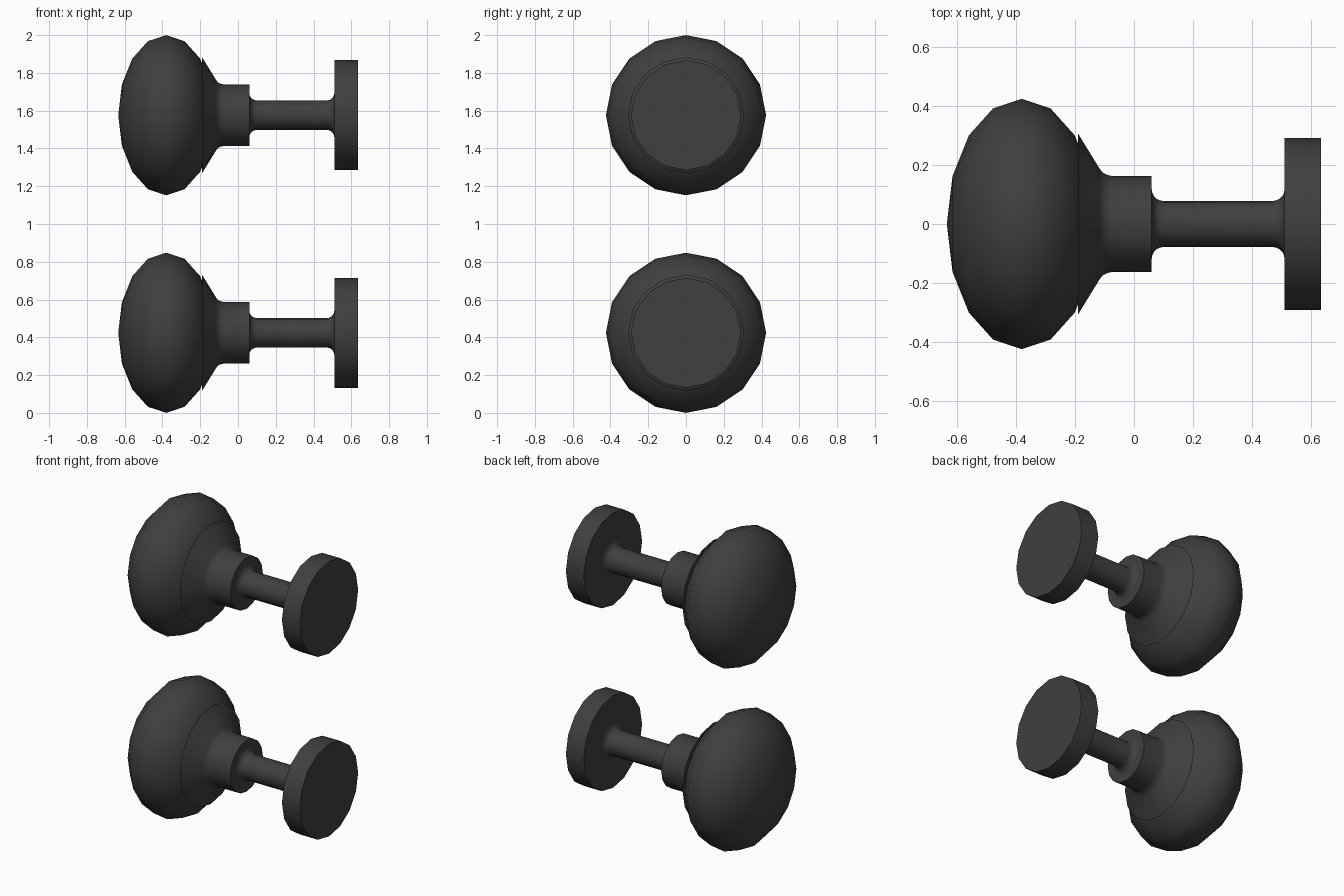
import bpy, bmesh
from math import pi, sin, cos, radians
from mathutils import Vector

if "Cube" in bpy.data.objects:
    bpy.data.objects.remove(bpy.data.objects["Cube"])

SIDES = 16
BALL_R = 0.424

black = bpy.data.materials.new("charcoal black")
black.use_nodes = True
black.diffuse_color = (0.05, 0.05, 0.05, 1)
black.node_tree.nodes["Principled BSDF"].inputs["Base Color"].default_value = (0.05, 0.05, 0.05, 1)


def arc(cx, cr, rx, rr, a0, a1, n=5):
    """Profile points (x, radius) along an elliptical fillet, angles in degrees."""
    angles = [radians(a0 + (a1 - a0) * i / n) for i in range(n + 1)]
    return [(cx + rx * cos(a), cr + rr * sin(a)) for a in angles]


def lathe(name, profile, z, smooth_angle):
    """Spin a profile of (x, radius) points around the x axis."""
    bm = bmesh.new()
    verts = [bm.verts.new((x, 0, r)) for x, r in profile]
    edges = [bm.edges.new(pair) for pair in zip(verts, verts[1:])]
    bmesh.ops.spin(bm, geom=verts + edges, cent=(0, 0, 0), axis=(1, 0, 0),
                   angle=2 * pi, steps=SIDES)
    bmesh.ops.remove_doubles(bm, verts=bm.verts, dist=0.0005)
    bmesh.ops.recalc_face_normals(bm, faces=bm.faces)
    mesh = bpy.data.meshes.new(name)
    bm.to_mesh(mesh)
    bm.free()
    mesh.materials.append(black)
    obj = bpy.data.objects.new(name, mesh)
    obj.location = Vector((0, 0, z))
    bpy.context.collection.objects.link(obj)
    bpy.ops.object.select_all(action="DESELECT")
    obj.select_set(True)
    bpy.context.view_layer.objects.active = obj
    bpy.ops.object.shade_smooth_by_angle(angle=radians(smooth_angle))


# Flattened ball, pole to pole
ball = [(-0.38 - 0.254 * cos(pi * i / 8), BALL_R * sin(pi * i / 8)) for i in range(9)]

# Flared cup behind the ball, blending into a straight collar
collar = [(-0.19, 0), (-0.19, 0.307), (-0.115, 0.185), (-0.105, 0.173),
          (-0.09, 0.166), (-0.07, 0.162), (0.06, 0.162), (0.06, 0)]

# Thin stem with a fillet at both ends
stem = ([(0.055, 0)] + arc(0.1, 0.118, 0.04, 0.04, 180, 270)
        + arc(0.47, 0.118, 0.04, 0.04, 270, 360) + [(0.515, 0)])

# Round wall plate
plate = [(0.51, 0), (0.51, 0.291), (0.634, 0.291), (0.634, 0)]

# Two identical knobs, one above the other
for level, z in (("lower", BALL_R), ("upper", 2 - BALL_R)):
    lathe(level + "_knob_ball", ball, z, 60)
    lathe(level + "_knob_collar", collar, z, 40)
    lathe(level + "_knob_stem", stem, z, 40)
    lathe(level + "_wall_plate", plate, z, 40)
